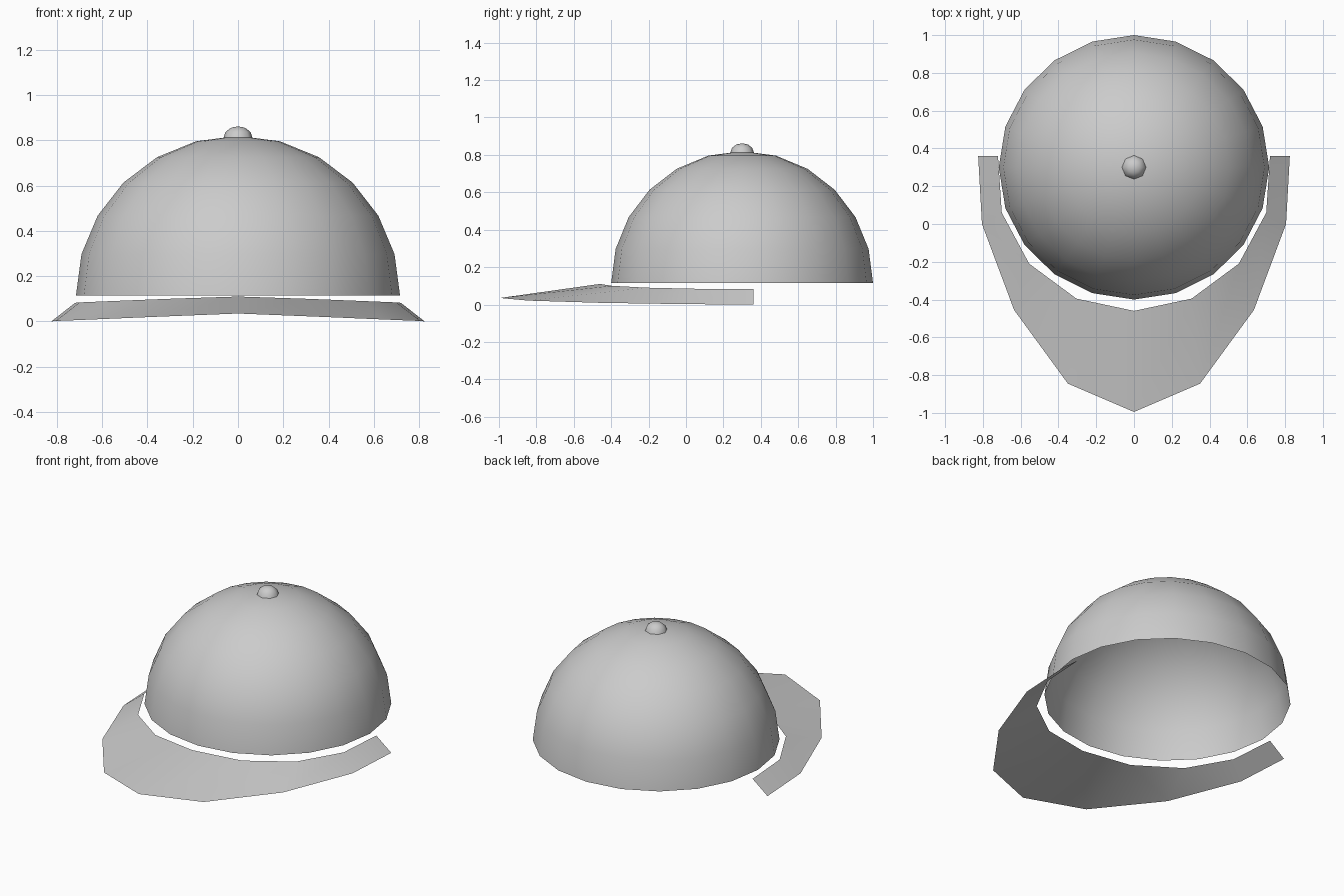
import bpy, math

if "Cube" in bpy.data.objects:
    bpy.data.objects.remove(bpy.data.objects["Cube"])

grey = bpy.data.materials.new("light grey")
grey.diffuse_color = (0.6, 0.6, 0.6, 1)
grey.use_nodes = True
grey.node_tree.nodes["Principled BSDF"].inputs["Base Color"].default_value = grey.diffuse_color


def make(name, verts, faces, smooth):
    mesh = bpy.data.meshes.new(name)
    mesh.from_pydata(verts, [], faces)
    mesh.materials.append(grey)
    for p in mesh.polygons:
        p.use_smooth = smooth
    obj = bpy.data.objects.new(name, mesh)
    bpy.context.collection.objects.link(obj)
    return obj


def dome(name, rx, ry, height, base, n, rings):
    """Open half ellipsoid centred over the crown axis."""
    cy = 0.3
    verts = []
    for j in range(rings):
        a = math.pi / 2 * j / rings
        for i in range(n):
            t = 2 * math.pi * i / n
            verts.append((rx * math.cos(a) * math.cos(t),
                          cy + ry * math.cos(a) * math.sin(t),
                          base + height * math.sin(a)))
    verts.append((0, cy, base + height))
    faces = []
    for j in range(rings):
        for i in range(n):
            p, q = j * n + i, j * n + (i + 1) % n
            if j < rings - 1:
                faces.append((p, q, q + n, p + n))
            else:
                faces.append((p, q, len(verts) - 1))
    return make(name, verts, faces, True)


# Crown shell and the small button on top
dome("crown", 0.716, 0.70, 0.705, 0.115, 20, 6)
dome("top_button", 0.064, 0.063, 0.050, 0.812, 8, 3)

# Visor: thin sheet between an inner and outer edge, mirrored across x
inner = [(0, -0.46, 0.11), (0.305, -0.395, 0.10), (0.555, -0.21, 0.09),
         (0.70, 0.06, 0.084), (0.72, 0.36, 0.082)]
outer = [(0, -0.995, 0.035), (0.35, -0.845, 0.021), (0.635, -0.455, 0.009),
         (0.805, 0.0, 0.002), (0.825, 0.36, 0.0)]


def both_sides(edge):
    return [(-x, y, z) for x, y, z in reversed(edge[1:])] + edge


verts = both_sides(outer) + both_sides(inner)
n = len(verts) // 2
make("visor", verts, [(i, i + 1, n + i + 1, n + i) for i in range(n - 1)], True)
